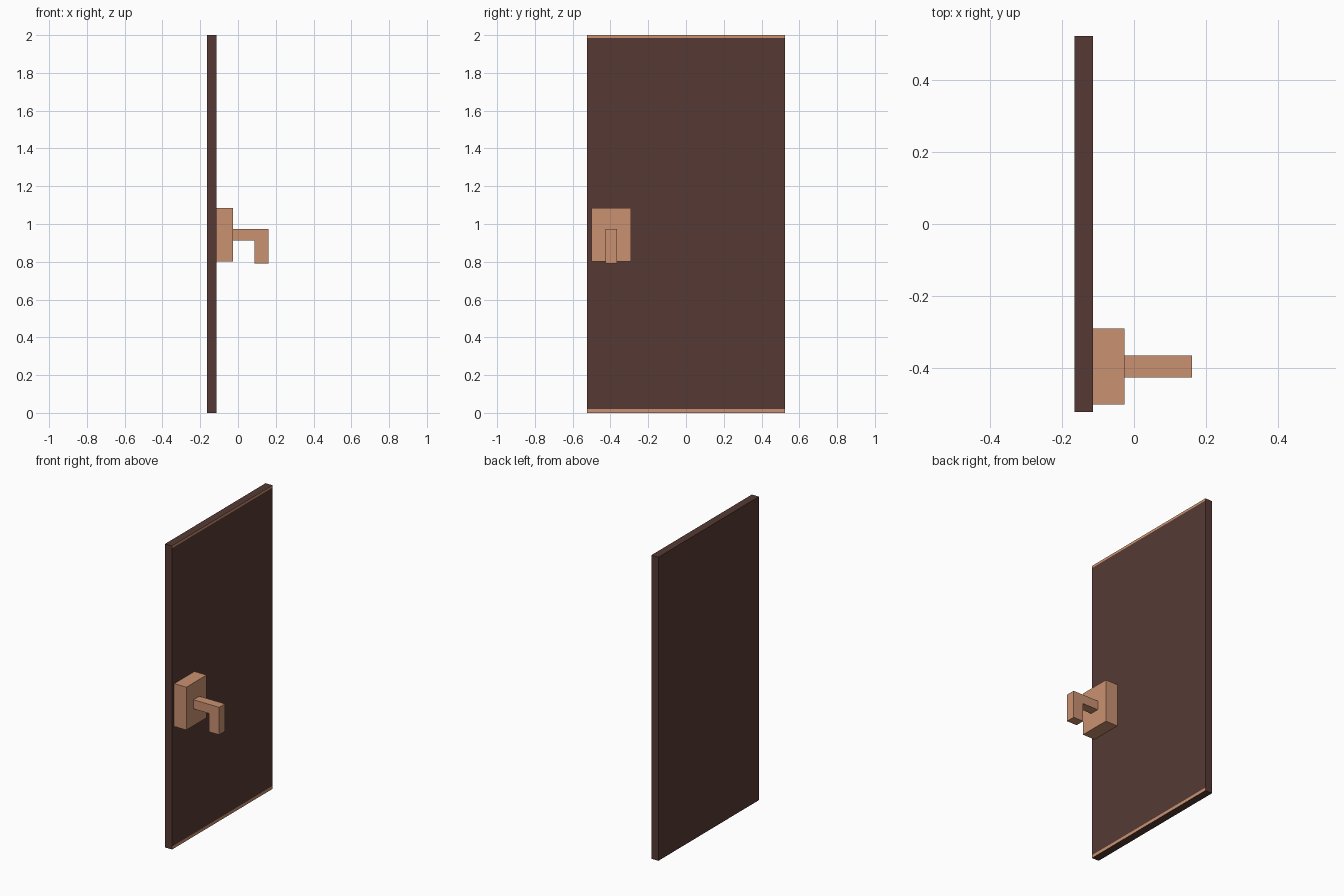
import bpy, bmesh

if "Cube" in bpy.data.objects:
    bpy.data.objects.remove(bpy.data.objects["Cube"])


def material(name, rgb):
    m = bpy.data.materials.new(name)
    m.diffuse_color = (*rgb, 1.0)
    m.use_nodes = True
    m.node_tree.nodes["Principled BSDF"].inputs["Base Color"].default_value = m.diffuse_color
    return m


DARK = material("dark brown wood", (0.093, 0.042, 0.034))
TAN = material("tan copper", (0.59, 0.285, 0.165))


def extrude_profile(name, profile, y0, y1, mats):
    """Extrude an x-z outline along y."""
    bm = bmesh.new()
    face = bm.faces.new([bm.verts.new((x, y0, z)) for x, z in profile])
    ext = bmesh.ops.extrude_face_region(bm, geom=[face])
    moved = [v for v in ext["geom"] if isinstance(v, bmesh.types.BMVert)]
    bmesh.ops.translate(bm, verts=moved, vec=(0, y1 - y0, 0))
    bmesh.ops.recalc_face_normals(bm, faces=bm.faces)
    me = bpy.data.meshes.new(name)
    bm.to_mesh(me)
    bm.free()
    for m in mats:
        me.materials.append(m)
    ob = bpy.data.objects.new(name, me)
    bpy.context.collection.objects.link(ob)
    return ob


def rect(x0, x1, z0, z1):
    return [(x0, z0), (x1, z0), (x1, z1), (x0, z1)]


# Door slab, with narrow tan strips cut into the handle side at top and bottom
door = extrude_profile("door_panel", rect(-0.165, -0.114, 0, 2), -0.523, 0.523, [DARK, TAN])
bm = bmesh.new()
bm.from_mesh(door.data)
for z in (0.02, 1.985):
    bmesh.ops.bisect_plane(bm, geom=bm.verts[:] + bm.edges[:] + bm.faces[:],
                           plane_co=(0, 0, z), plane_no=(0, 0, 1))
bm.normal_update()
for f in bm.faces:
    z = f.calc_center_median().z
    if f.normal.x > 0.9 and (z < 0.02 or z > 1.985):
        f.material_index = 1
bm.to_mesh(door.data)
bm.free()

# Handle mounting block
extrude_profile("handle_block", rect(-0.114, -0.026, 0.802, 1.084), -0.501, -0.29, [TAN])

# Bent lever
lever = [(-0.026, 0.913), (0.087, 0.913), (0.087, 0.792),
         (0.161, 0.792), (0.161, 0.973), (-0.026, 0.973)]
extrude_profile("handle_lever", lever, -0.426, -0.365, [TAN])
